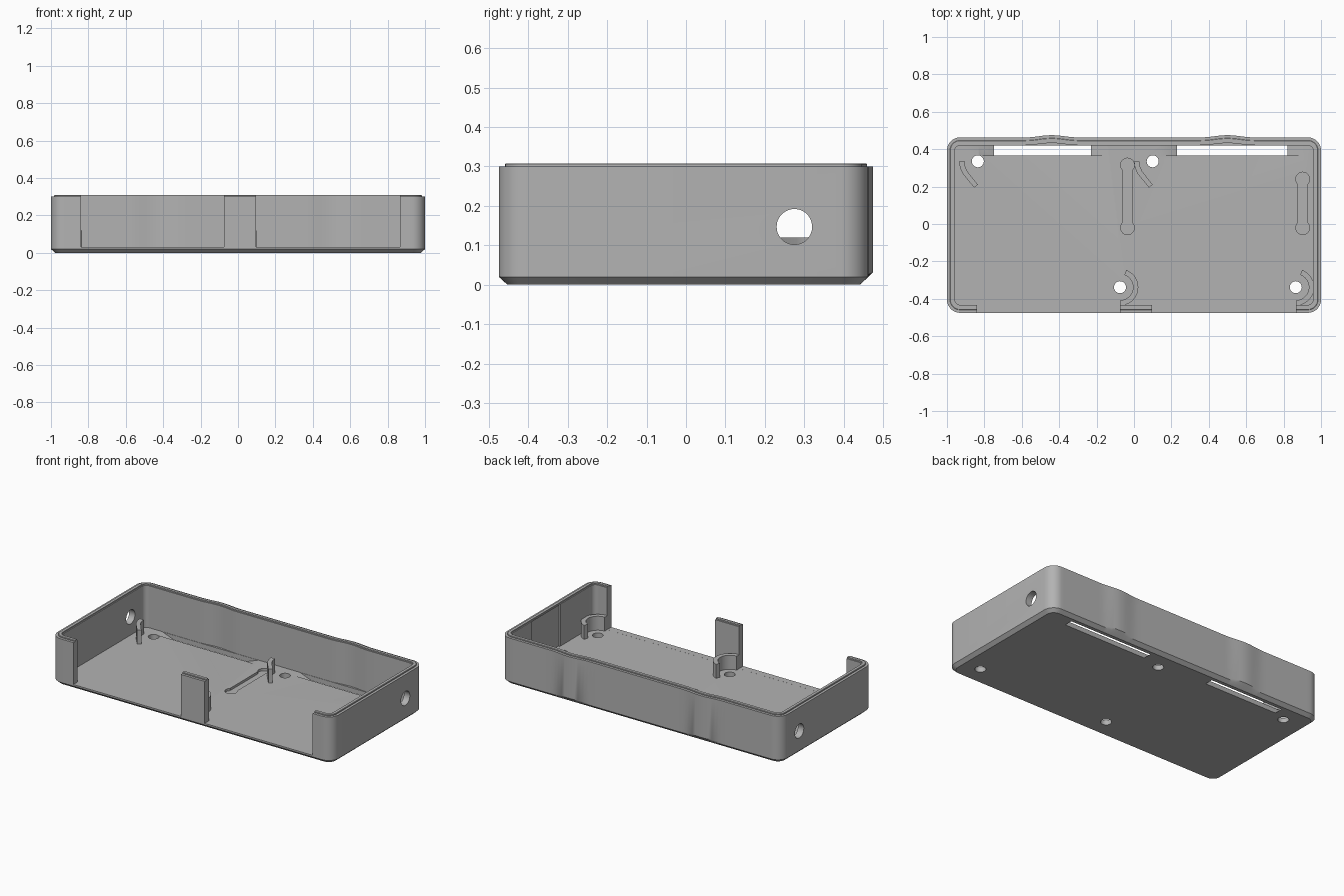
import bpy, bmesh
from math import pi, cos, sin, radians

if "Cube" in bpy.data.objects:
    bpy.data.objects.remove(bpy.data.objects["Cube"])

grey = bpy.data.materials.new("plain grey")
grey.use_nodes = True
grey.diffuse_color = (0.45, 0.45, 0.45, 1)
grey.node_tree.nodes["Principled BSDF"].inputs["Base Color"].default_value = grey.diffuse_color

FLOOR, RIM = 0.03, 0.3
FRONT, BACK = -0.475, 0.463


def make(name, bm):
    bmesh.ops.recalc_face_normals(bm, faces=bm.faces)
    mesh = bpy.data.meshes.new(name)
    bm.to_mesh(mesh)
    bm.free()
    mesh.materials.append(grey)
    ob = bpy.data.objects.new(name, mesh)
    bpy.context.scene.collection.objects.link(ob)
    return ob


def loft(name, rings):
    """Skin a stack of equal-length rings and cap both ends."""
    bm = bmesh.new()
    loops = [[bm.verts.new(p) for p in ring] for ring in rings]
    for a, b in zip(loops, loops[1:]):
        for i in range(len(a)):
            j = (i + 1) % len(a)
            bm.faces.new((a[i], a[j], b[j], b[i]))
    bm.faces.new(loops[0][::-1])
    bm.faces.new(loops[-1])
    return make(name, bm)


def prism(name, outline, z0, z1):
    return loft(name, [[(x, y, z) for x, y in outline] for z in (z0, z1)])


def box(name, x0, x1, y0, y1, z0, z1):
    return prism(name, [(x0, y0), (x1, y0), (x1, y1), (x0, y1)], z0, z1)


def arc(cx, cy, r, a0, a1, n=12):
    return [(cx + r * cos(radians(a0 + (a1 - a0) * i / n)),
             cy + r * sin(radians(a0 + (a1 - a0) * i / n))) for i in range(n + 1)]


def cylinder(name, x, y, r, z0, z1):
    return prism(name, arc(x, y, r, 0, 352.5, 47), z0, z1)


def bump(x):
    return sum(0.5 + 0.5 * cos(pi * (x - c) / 0.14)
               for c in (-0.44, 0.5) if abs(x - c) < 0.14)


def ring(inset, z, bulge=0.012):
    """Rounded rectangle whose back edge swells in two places."""
    r = max(0.07 - inset, 0.03)
    x, f, b = 1 - inset - r, FRONT + inset + r, BACK - inset - r
    pts = arc(-x, f, r, 180, 270, 8) + arc(x, f, r, 270, 360, 8) + arc(x, b, r, 0, 90, 8)
    for i in range(1, 80):
        px = x - 2 * x * i / 80
        pts.append((px, b + r + bulge * bump(px)))
    pts += arc(-x, b, r, 90, 180, 8)
    return [(px, py, z) for px, py in pts]


# Tray: chamfered base, outer wall, stepped lip, inner wall and floor
tray = loft("tray", [ring(0.022, 0, 0), ring(0, 0.02, 0), ring(0, 0.032),
                     ring(0, RIM), ring(0.016, RIM), ring(0.016, 0.306),
                     ring(0.018, 0.308), ring(0.036, 0.308), ring(0.036, RIM),
                     ring(0.042, RIM), ring(0.042, FLOOR)])

cutters = []
# Front openings
for x0, x1 in ((-0.84, -0.075), (0.095, 0.865)):
    cutters.append(box("opening_cutter", x0, x1, -0.6, -0.42, FLOOR + 0.0003, 0.4))
# Floor slots with sloping ends
for x0, x1 in ((-0.75, -0.23), (0.23, 0.82)):
    cutters.append(loft("slot_cutter", [
        [(x0 + s, 0.365, z), (x1 - s, 0.365, z), (x1 - s, 0.419, z), (x0 + s, 0.419, z)]
        for z, s in ((-0.01, 0.027), (0.04, -0.107))]))
# Screw holes
for x, y in ((-0.835, 0.335), (0.1, 0.335), (-0.075, -0.338), (0.865, -0.338)):
    cutters.append(cylinder("screw_cutter", x, y, 0.032, -0.1, 0.1))
# Keyhole grooves in the floor
for x, y0, y1 in ((-0.035, -0.02, 0.315), (0.902, -0.02, 0.24)):
    outline = arc(x, y0, 0.037, 135, 405, 20) + arc(x, y1, 0.037, -45, 225, 20)
    cutters.append(prism("groove_cutter", outline, 0.015, 0.1))
# Recess inside one end wall
cutters.append(box("recess_cutter", 0.9, 0.968, -0.09, 0.2, FLOOR + 0.0003, 0.299))
# Round hole through both end walls
for x in (-1, 1):
    cutters.append(loft("side_hole_cutter", [
        [(px, y, z) for y, z in arc(0.275, 0.147, 0.045, 0, 352.5, 47)]
        for px in (x - 0.1, x + 0.1)]))

bpy.context.view_layer.objects.active = tray
for cutter in cutters:
    cutter.hide_render = True
    mod = tray.modifiers.new("cut", "BOOLEAN")
    mod.operation, mod.solver, mod.object = "DIFFERENCE", "EXACT", cutter
    bpy.ops.object.modifier_apply(modifier=mod.name)
    bpy.data.objects.remove(cutter)

parts = [tray]
# Slanted locating ribs beside the rear screw holes
for name, x in (("right_rib", -0.835), ("left_rib", 0.1)):
    outer = [(x - 0.1, 0.335), (x - 0.095, 0.3), (x - 0.08, 0.268), (x - 0.02, 0.195)]
    inner = [(x, 0.21), (x - 0.055, 0.28), (x - 0.067, 0.305), (x - 0.07, 0.335)]
    parts.append(prism(name, outer + inner, FLOOR - 0.01, 0.12))
# Curved locating clips around the front screw holes
for name, x in (("centre_clip", -0.075), ("left_clip", 0.865)):
    outline = arc(x, -0.338, 0.098, -90, 70, 20) + arc(x, -0.338, 0.07, 70, -90, 20)
    parts.append(prism(name, outline, FLOOR - 0.01, 0.12))

for ob in parts:
    bpy.ops.object.select_all(action="DESELECT")
    ob.select_set(True)
    bpy.context.view_layer.objects.active = ob
    bpy.ops.object.shade_smooth_by_angle(angle=radians(30))
